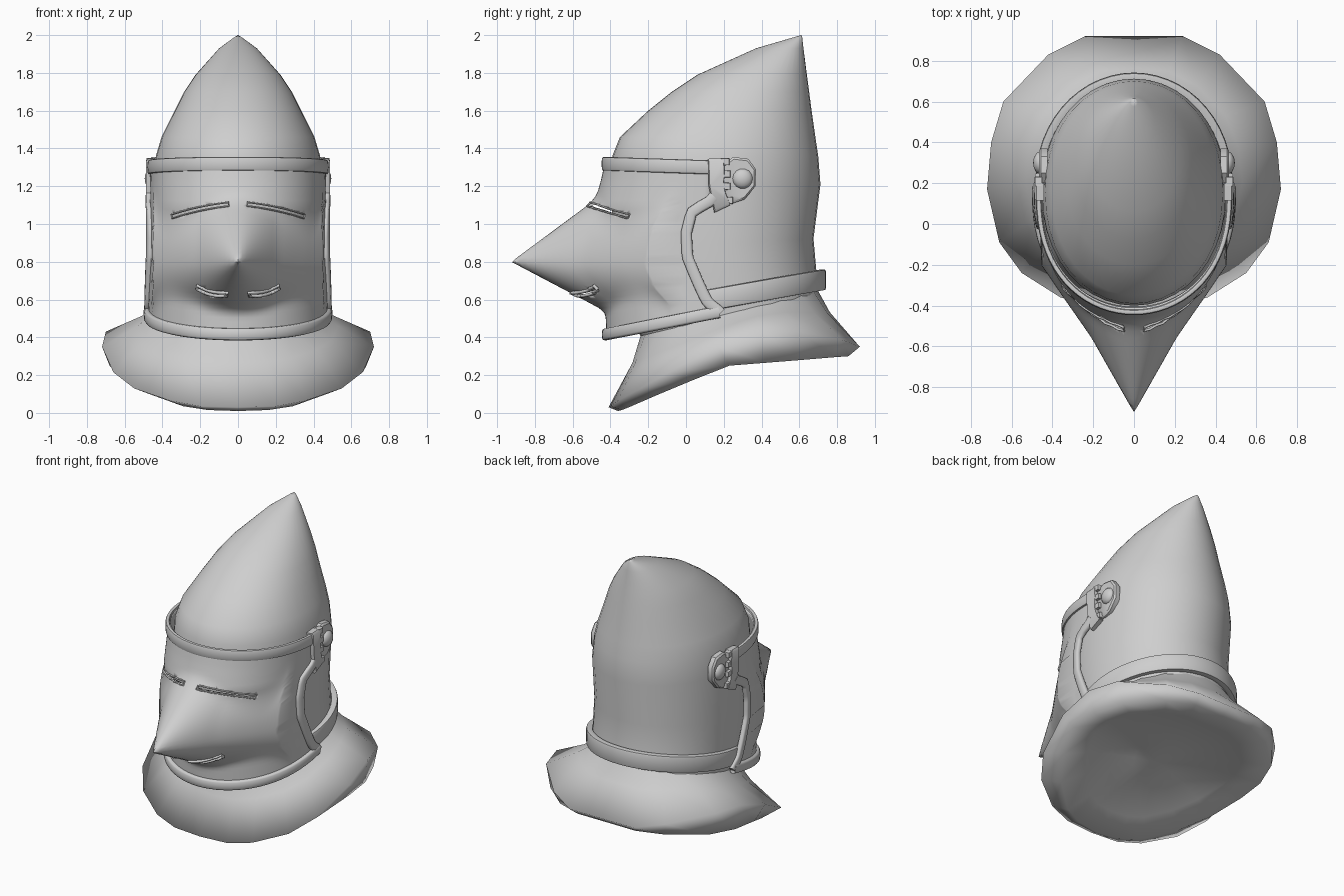
import bpy, bmesh, math
from mathutils import Vector

if "Cube" in bpy.data.objects:
    bpy.data.objects.remove(bpy.data.objects["Cube"])

steel = bpy.data.materials.new("steel grey")
steel.diffuse_color = (0.62, 0.62, 0.62, 1)
steel.use_nodes = True
steel.node_tree.nodes["Principled BSDF"].inputs["Base Color"].default_value = steel.diffuse_color


def make(name, verts, faces, angle=40):
    me = bpy.data.meshes.new(name)
    me.from_pydata([tuple(v) for v in verts], [], faces)
    bm = bmesh.new()
    bm.from_mesh(me)
    bmesh.ops.remove_doubles(bm, verts=bm.verts, dist=1e-5)
    bmesh.ops.recalc_face_normals(bm, faces=bm.faces)
    bm.to_mesh(me)
    bm.free()
    me.materials.append(steel)
    ob = bpy.data.objects.new(name, me)
    bpy.context.collection.objects.link(ob)
    bpy.ops.object.select_all(action='DESELECT')
    ob.select_set(True)
    bpy.context.view_layer.objects.active = ob
    bpy.ops.object.shade_smooth_by_angle(angle=math.radians(angle))
    return ob


def loft(rings, closed=True):
    """Quads between equal-length rings."""
    n = len(rings[0])
    verts = [p for r in rings for p in r]
    faces = [(k * n + i, k * n + (i + 1) % n, (k + 1) * n + (i + 1) % n, (k + 1) * n + i)
             for k in range(len(rings) - 1) for i in range(n if closed else n - 1)]
    return verts, faces


def sweep(name, path, thick, height, closed=False, power=.6):
    """Rounded band along a path, its flat side facing away from the helmet axis."""
    path = [Vector(p) for p in path]
    n, rings = len(path), []
    for i, p in enumerate(path):
        a = path[(i - 1) % n] if closed or i else p
        b = path[(i + 1) % n] if closed or i < n - 1 else p
        t = (b - a).normalized()
        out = Vector((p.x / .47, (p.y - .15) / .58, 0))
        out = (out - t * out.dot(t)).normalized()
        up = t.cross(out)
        ring = []
        for k in range(12):
            c, s = math.cos(k * math.tau / 12), math.sin(k * math.tau / 12)
            ring.append(p + out * thick * math.copysign(abs(c) ** power, c)
                        + up * height * math.copysign(abs(s) ** power, s))
        rings.append(ring)
    if closed:
        rings.append(rings[0])
    v, f = loft(rings)
    if not closed:
        f += [tuple(range(12)), tuple(range(len(v) - 12, len(v)))]
    return make(name, v, f, 50)


def interp(table, x):
    for (x0, y0), (x1, y1) in zip(table, table[1:]):
        if x <= x1:
            return y0 + (y1 - y0) * max(0, (x - x0) / (x1 - x0))
    return table[-1][1]


# Skull: stacked egg-shaped rings (height, front, back, half width, tilt)
SKULL = [(1.99, .575, .615, .018, 0), (1.93, .37, .622, .10, 0), (1.79, .06, .64, .225, 0),
         (1.7, -.075, .652, .285, 0), (1.6, -.2, .665, .335, 0), (1.46, -.35, .685, .405, 0),
         (1.36, -.39, .70, .435, 0), (1.21, -.40, .712, .45, 0), (.9, -.38, .675, .452, .05),
         (.68, -.35, .69, .452, .16), (.52, -.24, .70, .445, .24)]
N = 40
rings = [[(0, .61, 2.0)] * N]
for z, yf, yb, rx, tilt in SKULL:
    ring = []
    for i in range(N):
        a = i * math.tau / N
        c = math.copysign(abs(math.cos(a)) ** .93, math.cos(a))
        y = (yf + yb) / 2 - (yb - yf) / 2 * c
        ring.append((rx * math.sin(a), y, z + tilt * (y - .23)))
    rings.append(ring)
make("skull", *loft(rings), 60)

# Collar: flared skirt with an upper crease, a lower lip and a shallow underside
UPPER = [(0, -.41, .03), (.2, -.40, .035), (.36, -.36, .065), (.55, -.24, .13), (.66, -.09, .215), (.72, .17, .35),
         (.70, .4, .43), (.64, .6, .43), (.42, .83, .385), (.24, .92, .35), (0, .92, .35)]
LOWER = [(0, -.36, .01), (.16, -.34, .015), (.29, -.29, .035), (.47, -.14, .10), (.6, .04, .175), (.68, .23, .25),
         (.67, .42, .265), (.6, .61, .28), (.4, .79, .295), (.22, .86, .3), (0, .86, .3)]


def full(half):
    return [Vector(p) for p in half] + [Vector((-x, y, z)) for x, y, z in half[-2:0:-1]]


neck = []
for i in range(11):
    a = math.pi * i / 10
    y = .23 - .47 * math.cos(a)
    neck.append((.45 * math.sin(a), y, .41 + (y + .24) * .25))
upper, lower, neck = full(UPPER), full(LOWER), full(neck)
pivot = Vector((0, .23, .25))


def between(r0, r1, t, pull):
    out = []
    for a, b in zip(r0, r1):
        p = a.lerp(b, t)
        out.append(Vector((p.x * pull, .23 + (p.y - .23) * pull, p.z)))
    return out


rings = [neck, between(neck, upper, .38, .96), upper, lower]
for t in (.25, .5, .75, 1):
    rings.append([p.lerp(pivot, t) + Vector((0, 0, .12 * t * (1 - t))) for p in lower])
make("collar", *loft(rings), 180)

# Visor: wrapped wall with a conical snout pushed out of it
EDGE = [(0, .17), (.1, .125), (.4, .04), (.55, .035), (.68, .06), (.76, .15), (1, .15)]
FRONT = [(0, -.42), (.2, -.43), (.45, -.46), (.73, -.49), (.88, -.45), (1, -.425)]
SIDEWAYS = [(0, 0), (.21, .37), (.36, .585), (.6, .94)]


def cone(x, z):
    d = z - .8
    return -.925 + math.hypot(interp(SIDEWAYS, abs(x)), (1.35 if d > 0 else 1.9) * d)


def visor_point(s, t, grow=0.0):
    front, edge = interp(FRONT, t), interp(EDGE, t)
    rx = .475 - .01 * t + grow
    r = .15 - front + grow
    limit = math.pi / 2 + math.asin((edge - .15) / r)
    a = s * limit
    c = math.cos(a)
    y = .15 - r * math.copysign(abs(c) ** .85, c)
    low, high = .405 + .2 * (y + .43), 1.345 - .04 * (y + .43)
    x, z = rx * math.sin(a), low + (high - low) * t
    if abs(a) < 1.3:
        k, w = .05, cone(x, z)          # soft blend of wall and snout
        h = max(k - abs(y - w), 0) / k
        y = min(y, w) - h * h * k / 4
    return Vector((x, y, z))


ROWS, COLS = 38, 56
visor = make("visor", *loft([[visor_point(2 * i / COLS - 1, k / ROWS) for i in range(COLS + 1)]
                             for k in range(ROWS + 1)], False), 50)
mod = visor.modifiers.new("thickness", 'SOLIDIFY')
mod.thickness = .015
mod.offset = -1 if visor.data.polygons[COLS // 2].normal.y < 0 else 1

# Eye and mouth slits: cut openings with raised lips (start, end, half gap, lip size)
SLITS = [("eye", (.05, 1.105), (.35, 1.04), .010, .006), ("mouth", (.06, .628), (.215, .665), .009, .011)]


def surface_y(x, z):
    best = min((visor_point(i / 40, k / 60) for i in range(30) for k in range(61)),
               key=lambda p: (abs(p.x) - x) ** 2 + (p.z - z) ** 2)
    return best.y


for name, a, b, h, size in SLITS:
    for side in (-1, 1):
        d = Vector((b[0] - a[0], b[1] - a[1])).normalized()
        nrm = Vector((-d.y, d.x))
        sag = .008 if name == "eye" else -.014

        def at(t, off):
            return Vector(a).lerp(Vector(b), t) + nrm * (off + sag * 4 * t * (1 - t))
        ts = [i / 10 for i in range(11)]
        outline = [at(t, h) for t in ts] + [at(t, -h) for t in reversed(ts)]
        rings = [[(p.x * side, y, p.y) for p in outline] for y in (-.95, -.2)]
        v, f = loft(rings)
        cutter = make(name + "_slit_cutter", v, f + [tuple(range(22)), tuple(range(22, 44))])
        cutter.hide_render = True
        cutter.hide_set(True)
        cut = visor.modifiers.new(name + "_slit", 'BOOLEAN')
        cut.object = cutter
        cut.solver = 'EXACT'
        lip = [(p.x * side, surface_y(p.x, p.y) - .003, p.y) for p in outline]
        sweep(name + "_lip", lip, size, size * .8, True, 1)

# Visor trims: top, bottom and the two shaped side edges
span = [2 * i / 36 - 1 for i in range(37)]
sweep("top_trim", [visor_point(s, .972, .002) for s in span], .014, .037)
sweep("bottom_trim", [visor_point(s, .01, .005) for s in span], .02, .032)
for side in (-1, 1):
    sweep("side_trim", [visor_point(side, t, .004) for t in [i * .78 / 24 for i in range(25)]], .018, .03)

# Neck band round the back of the skull
band = []
for i in range(33):
    a = math.radians(72 + 216 * i / 32)
    y = .215 - .505 * math.cos(a)
    band.append((.46 * math.sin(a), y, .60 + .18 * (y - .14)))
sweep("neck_band", band, .022, .056, power=.35)


# Hinges: two plates, knuckles and a domed rivet on each side
def plate(name, outline, x0, x1, side):
    n = len(outline)
    cy, cz = sum(p[0] for p in outline) / n, sum(p[1] for p in outline) / n
    rings = [[(side * x, cy + (y - cy) * k, cz + (z - cz) * k) for y, z in outline]
             for x, k in ((x0, 1), (x1 - .01, 1), (x1, .9))]
    v, f = loft(rings)
    return make(name, v, f + [tuple(range(n)), tuple(range(2 * n, 3 * n))])


def ball(name, loc, size):
    rings = [[(loc[0] + size[0] * math.cos(p), loc[1] + size[1] * math.sin(p) * math.cos(q),
               loc[2] + size[2] * math.sin(p) * math.sin(q)) for q in [j * math.tau / 14 for j in range(14)]]
             for p in [i * math.pi / 8 for i in range(9)]]
    return make(name, *loft(rings), 60)


for side in (-1, 1):
    plate("visor_hinge_plate", [(.115, 1.345), (.2, 1.35), (.205, 1.28), (.2, 1.2), (.215, 1.15), (.235, 1.10),
                                (.15, 1.06), (.12, 1.2)], .44, .487, side)
    plate("skull_hinge_plate", [(.19, 1.31), (.25, 1.355), (.33, 1.345), (.37, 1.29), (.368, 1.2),
                                (.31, 1.13), (.25, 1.11), (.2, 1.15)], .425, .466, side)
    for y, z in ((.222, 1.125), (.21, 1.2), (.21, 1.265), (.205, 1.33)):
        plate("hinge_knuckle", [(y - .02, z - .02), (y + .026, z - .018), (y + .026, z + .018), (y - .02, z + .02)],
              .45, .484, side)
    ball("rivet", (side * .46, .30, 1.24), (.034, .055, .055))
